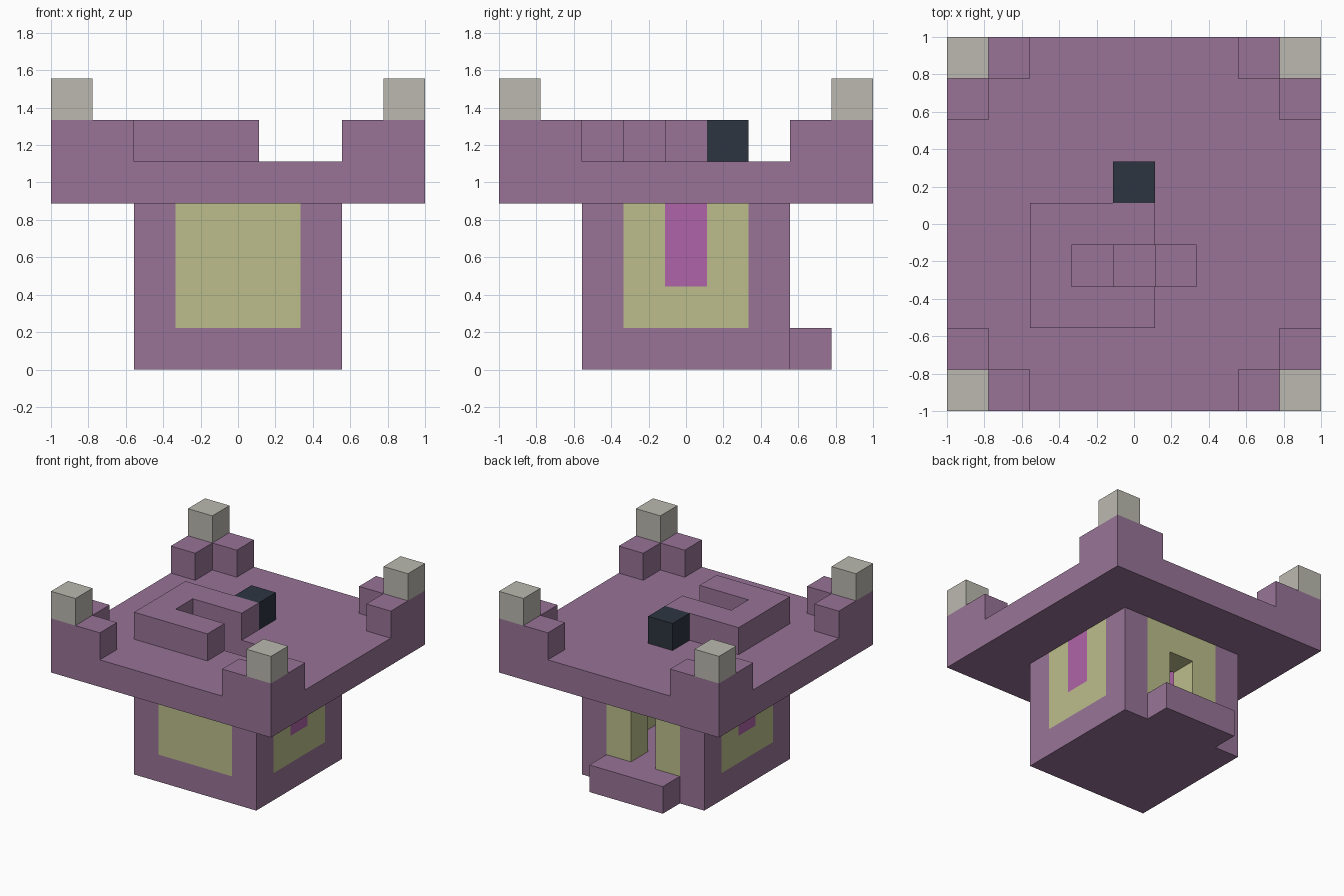
import bpy
import bmesh
from mathutils import Vector

if "Cube" in bpy.data.objects:
    bpy.data.objects.remove(bpy.data.objects["Cube"], do_unlink=True)

U = 2 / 9  # edge length of one block


def linear(c):
    c /= 255
    return c / 12.92 if c <= 0.04045 else ((c + 0.055) / 1.055) ** 2.4


def material(name, *rgb):
    mat = bpy.data.materials.new(name)
    color = [linear(c) for c in rgb] + [1]
    mat.diffuse_color = color
    mat.use_nodes = True
    mat.node_tree.nodes["Principled BSDF"].inputs["Base Color"].default_value = color
    return mat


purple = material("dusty purple", 152, 116, 151)
yellow = material("pale olive yellow", 188, 190, 139)
magenta = material("bright magenta", 176, 100, 168)
grey = material("warm grey", 187, 185, 175)
dark = material("dark slate", 45, 53, 65)


def box(xs, ys, zs):
    """Block cells in inclusive ranges."""
    return {(x, y, z) for x in range(xs[0], xs[1] + 1)
            for y in range(ys[0], ys[1] + 1)
            for z in range(zs[0], zs[1] + 1)}


def mirrored(cells):
    return {(sx * x, sy * y, z) for x, y, z in cells for sx in (1, -1) for sy in (1, -1)}


parts = []


def part(name, mat, cells):
    parts.append((name, mat, cells))


# House: floor, doorstep, corner posts
part("floor", purple, box((-2, 2), (-2, 2), (0, 0)))
part("doorstep", purple, box((-1, 1), (3, 3), (0, 0)))
part("corner_posts", purple, mirrored(box((2, 2), (2, 2), (1, 3))))

# Wall panels, with a doorway at the back and a window strip on each side
part("front_wall", yellow, box((-1, 1), (-2, -2), (1, 3)))
part("back_wall", yellow, box((-1, 1), (2, 2), (1, 3)) - box((0, 0), (2, 2), (1, 2)))
for side, x in (("left", 2), ("right", -2)):
    window = box((x, x), (0, 0), (2, 3))
    part(side + "_wall", yellow, box((x, x), (-1, 1), (1, 3)) - window)
    part(side + "_window", magenta, window)

# Stairs climbing through the roof opening
steps = set()
for x in (-1, 0, 1):
    steps |= box((x, x), (-1, -1), (1, x + 2))
part("stairs", purple, steps)

# Roof, stairwell parapet, chimney, and raised corners with caps
part("roof", purple, box((-4, 4), (-4, 4), (4, 4)) - box((-1, 1), (-1, -1), (4, 4)))
part("stairwell_parapet", purple,
     box((-2, 0), (-2, 0), (5, 5)) - box((-1, 0), (-1, -1), (5, 5)))
part("chimney", dark, box((0, 0), (1, 1), (5, 5)))
part("roof_corners", purple, mirrored(box((3, 4), (4, 4), (5, 5)) | box((4, 4), (3, 3), (5, 5))))
part("corner_caps", grey, mirrored({(4, 4, 6)}))

solid = set().union(*(cells for _, _, cells in parts))


def build(name, mat, cells):
    """Skin the exposed sides of a part and merge its flat areas."""
    bm = bmesh.new()
    for cell in sorted(cells):
        center = Vector(cell) + Vector((0, 0, 0.5))
        for axis in range(3):
            for sign in (1, -1):
                n = Vector((0, 0, 0))
                n[axis] = sign
                if tuple(int(c + d) for c, d in zip(cell, n)) in solid:
                    continue
                a = Vector((0, 0, 0))
                a[(axis + 1) % 3] = 0.5
                b = n.cross(a)
                mid = center + n / 2
                bm.faces.new([bm.verts.new((mid + o) * U)
                              for o in (-a - b, a - b, a + b, b - a)])
    bmesh.ops.remove_doubles(bm, verts=bm.verts, dist=0.001)
    bmesh.ops.dissolve_limit(bm, angle_limit=0.01, verts=bm.verts, edges=bm.edges)
    mesh = bpy.data.meshes.new(name)
    bm.to_mesh(mesh)
    bm.free()
    mesh.materials.append(mat)
    bpy.context.collection.objects.link(bpy.data.objects.new(name, mesh))


for spec in parts:
    build(*spec)
